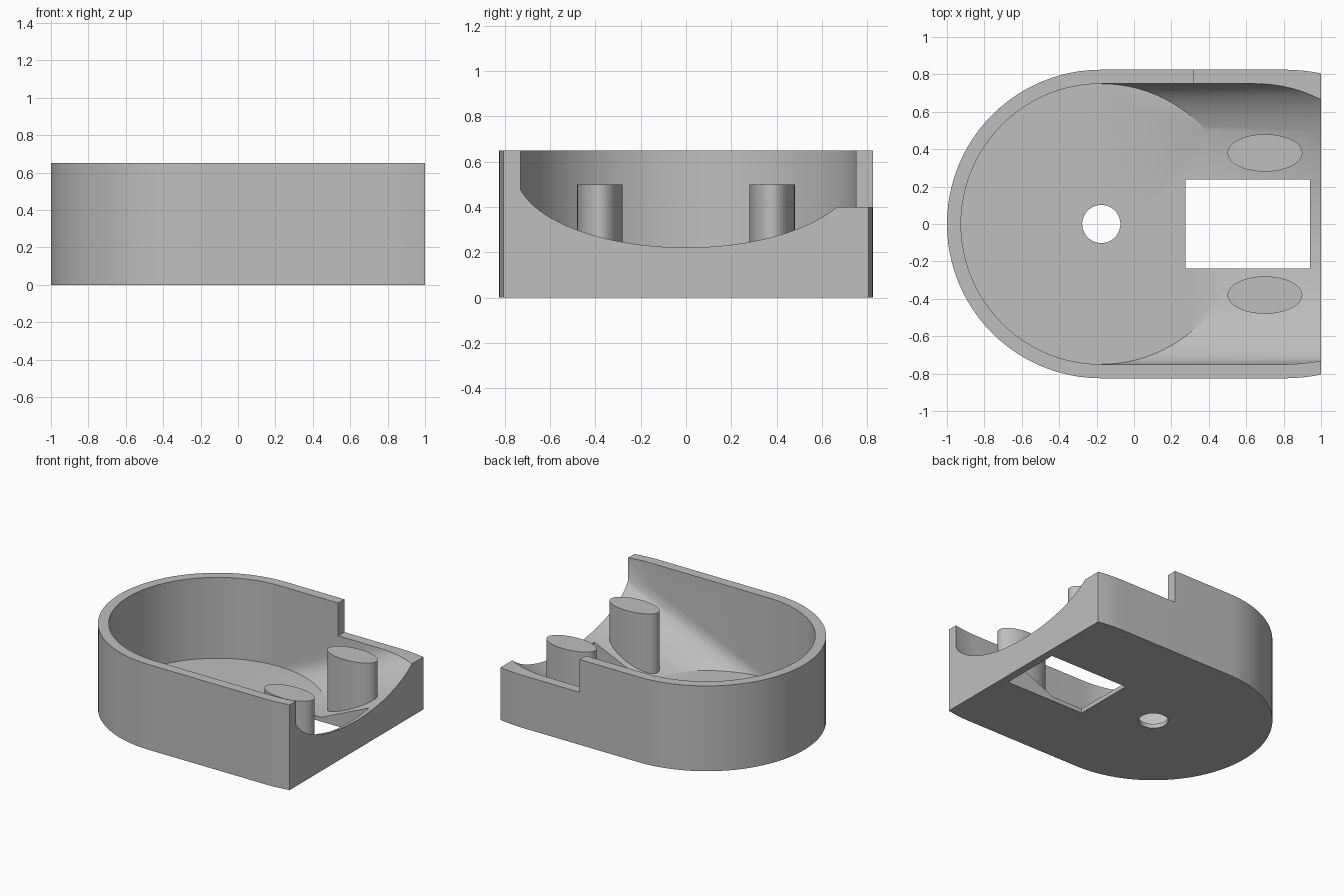
import bpy
import bmesh
from math import sin, cos, pi

cube = bpy.data.objects.get("Cube")
if cube:
    bpy.data.objects.remove(cube, do_unlink=True)

CX = -0.175                    # centre of the round end
R_OUT, R_IN = 0.825, 0.75
HEIGHT, FLOOR = 0.65, 0.033
SLOPE, RUN = 0.443, 1.42       # rise of the ramp and its length along x
SEG = 48                       # segments per half circle

grey = bpy.data.materials.new("light_grey")
grey.use_nodes = True
grey.diffuse_color = (0.52, 0.52, 0.52, 1)
grey.node_tree.nodes["Principled BSDF"].inputs["Base Color"].default_value = (0.52, 0.52, 0.52, 1)


def add_object(name, bm):
    bmesh.ops.recalc_face_normals(bm, faces=bm.faces[:])
    mesh = bpy.data.meshes.new(name)
    bm.to_mesh(mesh)
    bm.free()
    mesh.materials.append(grey)
    obj = bpy.data.objects.new(name, mesh)
    bpy.context.collection.objects.link(obj)
    return obj


def prism(name, outline, z0, z1):
    """Extrude a flat outline from z0 to z1."""
    bm = bmesh.new()
    face = bm.faces.new([bm.verts.new((x, y, z0)) for x, y in outline])
    top = bmesh.ops.extrude_face_region(bm, geom=[face])["geom"]
    verts = [v for v in top if isinstance(v, bmesh.types.BMVert)]
    bmesh.ops.translate(bm, verts=verts, vec=(0, 0, z1 - z0))
    return add_object(name, bm)


def ellipse(cx, cy, rx, ry, n=64):
    return [(cx + rx * cos(2 * pi * i / n), cy + ry * sin(2 * pi * i / n)) for i in range(n)]


def box(name, x0, x1, y0, y1, z0, z1):
    return prism(name, [(x0, y0), (x1, y0), (x1, y1), (x0, y1)], z0, z1)


def boolean(target, tool, operation="DIFFERENCE"):
    tool.hide_render = True
    mod = target.modifiers.new("cut", "BOOLEAN")
    mod.operation, mod.solver, mod.object = operation, "EXACT", tool
    bpy.context.view_layer.objects.active = target
    bpy.ops.object.modifier_apply(modifier=mod.name)
    bpy.data.objects.remove(tool, do_unlink=True)


def smooth(obj):
    bpy.ops.object.select_all(action="DESELECT")
    obj.select_set(True)
    bpy.context.view_layer.objects.active = obj
    bpy.ops.object.shade_smooth_by_angle(angle=pi / 6)


def taper(x):
    """Inward curve of the side walls near the open end."""
    return 0.5 * max(0, x - 0.8) ** 2


def pocket_cutter():
    """Round pocket whose front edge sweeps up a sloping ramp."""
    bm = bmesh.new()

    def arc(start, dx, z):
        return [bm.verts.new((CX + R_IN * cos(start + pi * i / SEG) + dx,
                              R_IN * sin(start + pi * i / SEG), z)) for i in range(SEG + 1)]

    def strip(a, b):
        for i in range(len(a) - 1):
            bm.faces.new((a[i], a[i + 1], b[i + 1], b[i]))

    front = arc(-pi / 2, 0, FLOOR)
    ramp_end = arc(-pi / 2, RUN, FLOOR + SLOPE * RUN)
    lid_end = arc(-pi / 2, RUN, 1)
    back = [front[-1]] + arc(pi / 2, 0, FLOOR)[1:-1] + [front[0]]
    lid_back = arc(pi / 2, 0, 1)
    strip(front, ramp_end)
    strip(ramp_end, lid_end)
    strip(back, lid_back)
    bm.faces.new((front[0], ramp_end[0], lid_end[0], lid_back[-1]))
    bm.faces.new((front[-1], ramp_end[-1], lid_end[-1], lid_back[0]))
    bm.faces.new(front + back[1:-1])
    bm.faces.new(lid_end + lid_back)
    bmesh.ops.delete(bm, geom=[v for v in bm.verts if not v.link_faces], context="VERTS")
    return add_object("pocket_cutter", bm)


# Housing: round back, straight sides, slightly tapered open end
side = [(0.8 + 0.025 * i, R_OUT - taper(0.8 + 0.025 * i)) for i in range(9)]
round_end = [(CX + R_OUT * cos(pi / 2 + pi * i / SEG), R_OUT * sin(pi / 2 + pi * i / SEG))
             for i in range(SEG + 1)]
outline = side[::-1] + round_end + [(x, -y) for x, y in side]
housing = prism("housing", outline, 0, HEIGHT)

# Pocket, kept inside the tapered walls
pocket = pocket_cutter()
edge = [(-1.2, 0.8), (0.75, 0.8), (0.79, 0.751)]
edge += [(0.8 + 0.025 * i, R_IN - taper(0.8 + 0.025 * i)) for i in range(1, 13)]
limit = prism("pocket_limit", edge + [(x, -y) for x, y in reversed(edge)], -0.5, 1.5)
boolean(pocket, limit, "INTERSECT")
boolean(housing, pocket)

# Lowered left wall, floor window and centre hole
boolean(housing, box("wall_notch", 0.32, 1.2, 0.4, 1, 0.4, 0.9))
boolean(housing, box("floor_window", 0.275, 0.94, -0.237, 0.237, -0.2, 0.9))
boolean(housing, prism("centre_hole", ellipse(CX, 0, 0.102, 0.102), -0.2, 0.3))
smooth(housing)

# Two oval posts standing on the ramp
for name, sign in (("left_post", 1), ("right_post", -1)):
    smooth(prism(name, ellipse(0.7, sign * 0.38, 0.2, 0.1), 0.02, 0.5))
